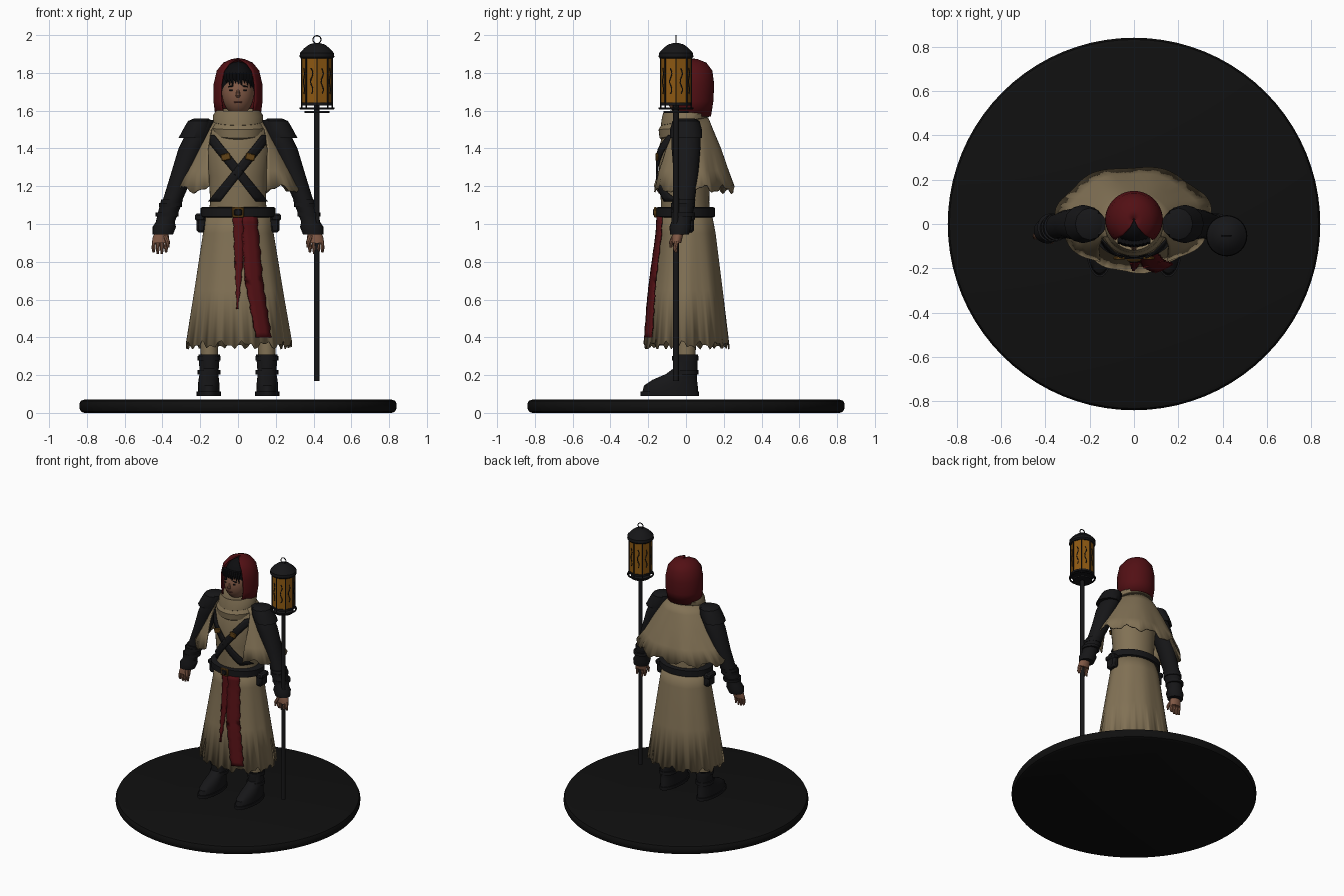
import bpy, bmesh
from math import sin, cos, pi, sqrt, asin
from mathutils import Vector

if "Cube" in bpy.data.objects:
    bpy.data.objects.remove(bpy.data.objects["Cube"])


def material(name, r, g, b):
    m = bpy.data.materials.new(name)
    m.use_nodes = True
    m.diffuse_color = (r, g, b, 1)
    m.node_tree.nodes["Principled BSDF"].inputs["Base Color"].default_value = (r, g, b, 1)
    return m


cloth = material("beige cloth", .22, .165, .09)
red = material("dark red cloth", .085, .005, .007)
black = material("black leather", .008, .008, .009)
hair = material("black hair", .004, .004, .005)
skin = material("skin", .22, .1, .06)
lips = material("lips", .13, .04, .03)
glass = material("amber glass", .27, .1, .006)
brass = material("aged brass", .12, .055, .008)
stone = material("dark base", .005, .005, .005)
parts = []


def build(name, verts, faces, mat, solid=0):
    me = bpy.data.meshes.new(name)
    me.from_pydata(verts, [], faces)
    bm = bmesh.new()
    bm.from_mesh(me)
    bmesh.ops.recalc_face_normals(bm, faces=bm.faces)
    bm.to_mesh(me)
    bm.free()
    me.materials.append(mat)
    ob = bpy.data.objects.new(name, me)
    bpy.context.collection.objects.link(ob)
    if solid:
        mod = ob.modifiers.new("thickness", "SOLIDIFY")
        mod.thickness = solid
        mod.offset = 0
    parts.append(ob)
    return ob


def loft(name, rings, mat, n=24, opening=None, fold=None, lift=None, cap=True, solid=0):
    """Skin horizontal ellipses (x, y, z, rx, ry); opening leaves a gap facing the front."""
    verts, faces = [], []
    row = n + 1 if opening else n
    for i, (x, y, z, rx, ry) in enumerate(rings):
        f = i / (len(rings) - 1)
        a = opening[i] if opening else 0
        for j in range(row):
            t = a + (2 * pi - 2 * a) * j / n
            k = 1 + (fold(f, t) if fold else 0)
            verts.append((x + rx * k * sin(t), y - ry * k * cos(t), z + (lift(f, t) if lift else 0)))
    for i in range(len(rings) - 1):
        for j in range(n):
            k = (j + 1) % row
            faces.append((i * row + j, i * row + k, i * row + row + k, i * row + row + j))
    if cap and not opening:
        faces += [tuple(range(row)), tuple(range(len(verts) - row, len(verts)))]
    return build(name, verts, faces, mat, solid)


def round_part(name, x, y, profile, mat, n=24):
    return loft(name, [(x, y, z, r, r) for z, r in profile], mat, n)


def box(name, loc, size, mat, turn=0, bevel=.004):
    bm = bmesh.new()
    bmesh.ops.create_cube(bm, size=1)
    me = bpy.data.meshes.new(name)
    bm.to_mesh(me)
    bm.free()
    me.materials.append(mat)
    ob = bpy.data.objects.new(name, me)
    ob.location, ob.scale, ob.rotation_euler = loc, size, (0, turn, 0)
    bpy.context.collection.objects.link(ob)
    for v in me.vertices:
        v.co = Vector(a * b for a, b in zip(v.co, size))
    ob.scale = (1, 1, 1)
    if bevel:
        ob.modifiers.new("soft edge", "BEVEL").width = bevel
    parts.append(ob)
    return ob


def ball(name, loc, size, mat):
    bm = bmesh.new()
    bmesh.ops.create_uvsphere(bm, u_segments=28, v_segments=18, radius=1)
    for v in bm.verts:
        v.co = Vector(c + a * b for a, b, c in zip(v.co, size, loc))
    me = bpy.data.meshes.new(name)
    bm.to_mesh(me)
    bm.free()
    me.materials.append(mat)
    ob = bpy.data.objects.new(name, me)
    bpy.context.collection.objects.link(ob)
    parts.append(ob)


def wire(name, points, radius, mat, closed=False):
    cu = bpy.data.curves.new(name, "CURVE")
    cu.dimensions, cu.bevel_depth, cu.bevel_resolution = "3D", radius, 2
    sp = cu.splines.new("POLY")
    sp.points.add(len(points) - 1)
    for p, co in zip(sp.points, points):
        p.co = (*co, 1)
    sp.use_cyclic_u = closed
    cu.materials.append(mat)
    ob = bpy.data.objects.new(name, cu)
    bpy.context.collection.objects.link(ob)
    me = bpy.data.meshes.new_from_object(ob.evaluated_get(bpy.context.evaluated_depsgraph_get()))
    bpy.data.objects.remove(ob)
    mesh_ob = bpy.data.objects.new(name, me)
    bpy.context.collection.objects.link(mesh_ob)
    parts.append(mesh_ob)


def front(rings, x, z):
    """Front surface y of a loft listed from top to bottom."""
    for a, b in zip(rings, rings[1:]):
        if b[2] <= z <= a[2]:
            f = (a[2] - z) / (a[2] - b[2])
            _, y, _, rx, ry = [p + (q - p) * f for p, q in zip(a, b)]
            return y - ry * sqrt(max(.02, 1 - (x / rx) ** 2))
    return rings[0][1] - rings[0][4]


def ribbon(name, path, rings, gap, mat, steps=8, fray=0):
    """Strip of (x, z, half width) points laid over the front of a loft."""
    verts, faces = [], []
    for a, b in zip(path, path[1:]):
        for s in range(steps):
            x, z, w = [p + (q - p) * s / (steps - 1) for p, q in zip(a, b)]
            w += fray * sin(s * 2.3)
            verts += [(x + w * u, front(rings, x + w * u, z) - gap, z) for u in (-1, -.33, .33, 1)]
    for i in range(len(verts) // 4 - 1):
        faces += [(4 * i + j, 4 * i + j + 1, 4 * i + j + 5, 4 * i + j + 4) for j in range(3)]
    build(name, verts, faces, mat, .008)


# Round display base
round_part("base", 0, 0, [(0, .815), (.008, .832), (.025, .84), (.047, .84), (.064, .832), (.07, .815)], stone, 80)

# Robe: torso, skirt with folds and a ragged hem
torso = [(0, 0, 1.57, .09, .09), (0, 0, 1.5, .16, .115), (0, -.005, 1.4, .172, .14),
         (0, -.008, 1.25, .155, .135), (0, -.005, 1.12, .147, .128), (0, 0, 1.02, .16, .13)]
loft("robe_torso", torso, cloth, 40)
skirt = [(0, 0, 1.07, .165, .13), (0, .008, .95, .183, .145), (0, .005, .65, .23, .185), (0, .005, .36, .275, .22)]
loft("robe_skirt", skirt, cloth, 96, cap=False, solid=.008,
     fold=lambda f, t: .022 * f * sin(9 * t) + .012 * f * sin(5 * t + 1),
     lift=lambda f, t: (.014 * sin(14 * t) + .012 * sin(31 * t)) if f == 1 else 0)

# Shoulder cape, open at the front with a scalloped hem
cape = [(0, .005, 1.56, .11, .11), (0, .01, 1.5, .165, .13), (0, .018, 1.4, .225, .165),
        (0, .025, 1.28, .29, .2), (0, .03, 1.185, .345, .225)]
loft("cape", cape, cloth, 80, opening=[asin(min(.85, .155 / r[3])) for r in cape], solid=.008,
     fold=lambda f, t: .03 * f * sin(7 * t + 1),
     lift=lambda f, t: .018 * sin(11 * t) + .008 * sin(27 * t) if f == 1 else 0)

# Draped neck scarf in stacked folds
droop = lambda f, t: -.03 * cos(t) * (1 - f)
loft("scarf_lower_fold", [(0, -.02, 1.46, .10, .09), (0, -.015, 1.475, .135, .125), (0, -.01, 1.51, .145, .135),
                          (0, 0, 1.55, .125, .115)], cloth, 40, lift=droop)
loft("scarf_upper_fold", [(0, 0, 1.53, .11, .11), (0, -.005, 1.545, .132, .128), (0, 0, 1.575, .132, .128),
                          (0, 0, 1.605, .115, .118), (0, 0, 1.59, .09, .09)], cloth, 40, lift=droop)

# Head, hair and face
ball("head", (0, -.015, 1.695), (.085, .092, .12), skin)
ball("hair", (0, .008, 1.735), (.093, .1, .125), hair)
for i in range(9):
    x = (i - 4) * .016
    y = -.085 + 3 * x * x
    loft("fringe_lock", [(x, y, 1.80, .011, .012), (x, y - .012, 1.77, .011, .008),
                         (x + .004, y - .012, 1.745 - .012 * (i % 3), .002, .002)], hair, 6)
loft("nose", [(0, -.098, 1.715, .007, .008), (0, -.106, 1.68, .013, .015), (0, -.1, 1.67, .009, .01)], skin, 10)
ball("mouth", (0, -.097, 1.645), (.024, .007, .005), lips)
for s, side in ((1, "left"), (-1, "right")):
    ball(side + "_eye", (s * .034, -.096, 1.708), (.014, .005, .005), hair)
    box(side + "_eyebrow", (s * .035, -.092, 1.729), (.034, .012, .007), hair, s * .12, .002)

# Red hood framing the face
loft("hood", [(0, .015, 1.57, .115, .112), (0, .02, 1.65, .125, .12), (0, .02, 1.74, .124, .124),
              (0, .02, 1.81, .108, .115), (0, .02, 1.85, .075, .085), (0, .02, 1.868, .035, .04),
              (0, .02, 1.873, .004, .004)], red, 44, opening=[.7, .78, .78, .75, .65, .5, .4], solid=.01)

# Crossed chest straps with buckles
for s, side in ((1, "left"), (-1, "right")):
    ribbon(side + "_chest_strap", [(s * .155, 1.47, .03), (-s * .125, 1.12, .03)], torso, .012, black, 16)
    box(side + "_strap_buckle", (s * .065, front(torso, .065, 1.355) - .02, 1.355), (.05, .014, .036), brass, s * .25)

# Belt with buckle and pouches
loft("belt", [(0, -.003, z, .198 + b, .156 + b) for z, b in
              ((1.035, -.01), (1.04, 0), (1.085, 0), (1.09, -.01))], black, 40)
box("belt_buckle", (0, -.162, 1.062), (.062, .014, .056), brass)
box("belt_buckle_center", (0, -.168, 1.062), (.04, .012, .034), black)
for s, side in ((1, "left"), (-1, "right")):
    box(side + "_pouch", (s * .195, .003, 1.005), (.05, .08, .1), black, 0, .012)
    box(side + "_pouch_flap", (s * .2, .003, 1.035), (.056, .088, .04), black, 0, .01)

# Hanging sash strips
ribbon("sash_short_strip", [(.003, 1.04, .03), (.005, .8, .022), (-.003, .55, .004)], skirt, .016, red, 10, .003)
ribbon("sash_long_strip", [(.062, 1.04, .038), (.085, .7, .045), (.135, .4, .04)], skirt, .022, red, 12, .004)
ribbon("sash_torn_strip", [(.04, .95, .02), (.055, .7, .018), (.085, .48, .005)], skirt, .018, red, 10, .003)

for s, side in ((1, "left"), (-1, "right")):
    # Sleeve, shoulder guard and bracer
    def limb(part, rings, mat, n=20):
        loft(side + "_" + part, [(s * x, *rest) for x, *rest in rings], mat, n)

    limb("sleeve", [(.17, 0, 1.55, .045, .05), (.2, 0, 1.5, .065, .075), (.245, 0, 1.4, .07, .076),
                    (.3, 0, 1.25, .06, .064), (.345, -.01, 1.13, .052, .057), (.39, -.028, 1, .043, .046)], black)
    limb("shoulder_guard", [(.195, 0, 1.558, .04, .045), (.2, 0, 1.545, .065, .072),
                            (.215, 0, 1.5, .076, .084), (.235, 0, 1.455, .08, .086)], black, 12)
    limb("bracer", [(.348, -.012, 1.13, .058, .062), (.37, -.02, 1.06, .054, .057),
                    (.385, -.026, 1.01, .05, .052), (.39, -.03, .985, .062, .058),
                    (.398, -.034, .945, .054, .05)], black)
    for z in (1.1, 1.05):
        x = .358 + (1.1 - z) * .35
        limb("bracer_strap", [(x, -.016, z - .01, .061, .064), (x, -.016, z + .01, .061, .064)], black)

    # Hand with fingers
    limb("palm", [(.4, -.036, .97, .03, .03), (.408, -.045, .935, .042, .028), (.412, -.05, .9, .044, .024)], skin)
    for i in range(4):
        x = .379 + .022 * i
        tip = .838 + .008 * abs(i - 1.5)
        limb("finger", [(x, -.05, .91, .011, .013), (x + .002, -.058, .87, .01, .012),
                        (x + .002, -.052, tip, .006, .007)], skin, 8)
    limb("thumb", [(.385, -.06, .94, .014, .014), (.372, -.078, .905, .012, .012), (.37, -.08, .875, .006, .006)], skin, 8)

    # Leg and boot
    limb("leg", [(.15, .005, .7, .06, .06), (.152, 0, .29, .045, .05)], cloth)
    limb("boot_sole", [(.155, -.085, .09, .064, .155), (.155, -.085, .112, .064, .155)], black, 32)
    limb("boot", [(.155, -.083, .11, .057, .148), (.155, -.08, .145, .058, .142), (.155, -.06, .175, .054, .118),
                  (.154, -.025, .205, .05, .082), (.153, -.003, .235, .051, .064),
                  (.153, -.003, .31, .057, .066), (.153, -.003, .3, .045, .05)], black, 32)
    for z in (.215, .29):
        limb("boot_strap", [(.153, -.005, z - .012, .061, .07), (.153, -.005, z + .012, .061, .07)], black)

# Lantern staff
cx, cy = .418, -.053
round_part("staff", cx, cy, [(.17, .015), (1.64, .015)], black, 14)
round_part("lantern_collar", cx, cy, [(1.588, .066), (1.598, .066)], black)
round_part("lantern_floor", cx, cy, [(1.628, .082), (1.642, .082)], black)
round_part("lantern_glass", cx, cy, [(1.64, .079), (1.88, .079)], glass, 8)
round_part("lantern_cap", cx, cy, [(1.875, .084), (1.885, .092), (1.905, .09), (1.93, .068),
                                   (1.95, .042), (1.958, .015)], black)


def around(t, r, z):
    return (cx + r * cos(t), cy + r * sin(t), z)


wire("lantern_lower_ring", [around(i * pi / 16, .087, 1.612) for i in range(32)], .006, black, True)
wire("lantern_handle", [(cx + .021 * cos(i * pi / 10), cy, 1.976 + .021 * sin(i * pi / 10)) for i in range(20)],
     .003, black, True)
for i in range(8):
    corner, middle = i * pi / 4, (i + .5) * pi / 4
    wire("lantern_post", [around(corner, .081, 1.605), around(corner, .081, 1.88)], .0035, black)
    wire("lantern_crack", [around(middle + .09 * sin(k * 1.1), .074, 1.69 + k * .015) for k in range(10)], .003, black)

# Smooth shading with sharp edges kept
bpy.ops.object.select_all(action="DESELECT")
for ob in parts:
    ob.select_set(True)
bpy.context.view_layer.objects.active = parts[0]
bpy.ops.object.shade_smooth_by_angle(angle=.6)
